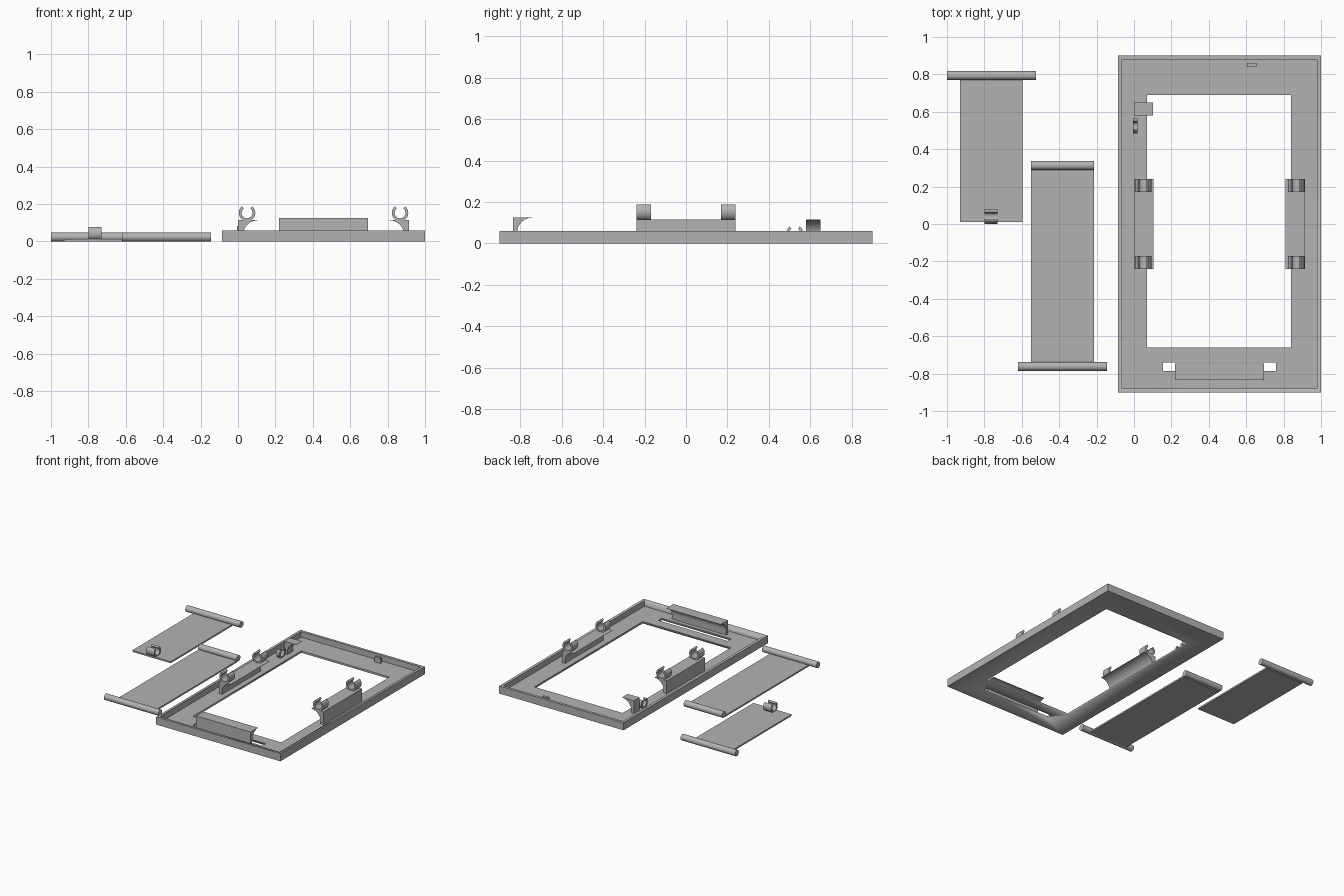
import bpy, bmesh, math

cube = bpy.data.objects.get("Cube")
if cube:
    bpy.data.objects.remove(cube, do_unlink=True)

grey = bpy.data.materials.new("plain grey")
grey.use_nodes = True
grey.diffuse_color = (0.45, 0.45, 0.45, 1)
grey.node_tree.nodes["Principled BSDF"].inputs["Base Color"].default_value = grey.diffuse_color


def prism(name, outline, axis, start, end):
    """Extrude a 2D outline along x, y or z."""
    place = {"x": lambda a, b, t: (t, a, b),
             "y": lambda a, b, t: (a, t, b),
             "z": lambda a, b, t: (a, b, t)}[axis]
    bm = bmesh.new()
    rings = [[bm.verts.new(place(a, b, t)) for a, b in outline] for t in (start, end)]
    for ring in rings:
        bm.faces.new(ring)
    n = len(outline)
    for i in range(n):
        j = (i + 1) % n
        bm.faces.new((rings[0][i], rings[0][j], rings[1][j], rings[1][i]))
    bmesh.ops.recalc_face_normals(bm, faces=bm.faces)
    mesh = bpy.data.meshes.new(name)
    bm.to_mesh(mesh)
    bm.free()
    mesh.materials.append(grey)
    ob = bpy.data.objects.new(name, mesh)
    bpy.context.collection.objects.link(ob)
    bpy.ops.object.select_all(action="DESELECT")
    ob.select_set(True)
    bpy.context.view_layer.objects.active = ob
    bpy.ops.object.shade_smooth_by_angle(angle=math.radians(30))
    return ob


def box(name, x0, x1, y0, y1, z0, z1):
    return prism(name, [(x0, y0), (x1, y0), (x1, y1), (x0, y1)], "z", z0, z1)


def arc(cx, cz, r, a0, a1, steps):
    angles = [math.radians(a0 + (a1 - a0) * i / steps) for i in range(steps + 1)]
    return [(cx + r * math.cos(a), cz + r * math.sin(a)) for a in angles]


def clip(name, axis, c, cz, r, start, end):
    """Snap ring, open at the top."""
    outline = arc(c, cz, r, 128, 412, 28) + arc(c, cz, r * 0.66, 412, 128, 28)
    return prism(name, outline, axis, start, end)


def rod(name, x0, x1, y, r):
    return prism(name, arc(y, r, r, 0, 350, 35), "x", x0, x1)


def bracket(name, axis, back, side, depth, top, r, start, end):
    """Upright plate whose inner face sweeps out to a thin overhanging lip."""
    curve = arc(depth, top - 0.002 - r, r, 90, 180, 14)
    shape = [(0, FLOOR), (0, top), (depth, top)] + curve + [(depth - r, FLOOR)]
    return prism(name, [(back + side * a, z) for a, z in shape], axis, start, end)


FLOOR = 0.015
MID = 0.4575

# Tray with raised rim, central window and front slot
tray = box("tray", -0.085, 1.0, -0.9, 0.9, 0, 0.06)
cuts = [(-0.064, 0.979, -0.879, 0.879, FLOOR, 0.1),
        (0.07, 0.84, -0.66, 0.69, -0.1, 0.09),
        (0.155, 0.76, -0.785, -0.74, -0.1, 0.08)]
for dims in cuts:
    cutter = box("cutter", *dims)
    cutter.hide_render = True
    mod = tray.modifiers.new("cut", "BOOLEAN")
    mod.operation = "DIFFERENCE"
    mod.solver = "EXACT"
    mod.object = cutter
    bpy.context.view_layer.objects.active = tray
    bpy.ops.object.modifier_apply(modifier=mod.name)
    bpy.data.objects.remove(cutter, do_unlink=True)

# Side brackets with a pair of clips each
for label, side in (("right", 1), ("left", -1)):
    bracket(label + "_bracket", "y", MID - side * 0.457, side, 0.105, 0.115, 0.078, -0.24, 0.24)
    for end, y in (("front", -0.24), ("rear", 0.17)):
        clip(f"{label}_{end}_clip", "y", MID - side * 0.409, 0.153, 0.044, y, y + 0.07)

# Front bracket, small stop bracket, small clip and locating peg
bracket("front_bracket", "x", -0.835, 1, 0.09, 0.125, 0.07, 0.22, 0.695)
bracket("stop_bracket", "y", 0, 1, 0.102, 0.115, 0.078, 0.58, 0.65)
clip("small_tray_clip", "x", 0.525, 0.05, 0.04, -0.005, 0.02)
box("locating_peg", 0.605, 0.655, 0.84, 0.86, FLOOR, 0.055)

# Short flap with one hinge rod and a clip
box("short_flap", -0.93, -0.595, 0.01, 0.775, 0, 0.012)
rod("short_flap_rod", -1.0, -0.525, 0.794, 0.024)
clip("short_flap_clip", "x", 0.04, 0.044, 0.041, -0.80, -0.73)

# Long flap with a rod at each end
box("long_flap", -0.55, -0.215, -0.745, 0.295, 0, 0.012)
rod("long_flap_front_rod", -0.62, -0.145, -0.762, 0.024)
rod("long_flap_rear_rod", -0.55, -0.215, 0.313, 0.024)
